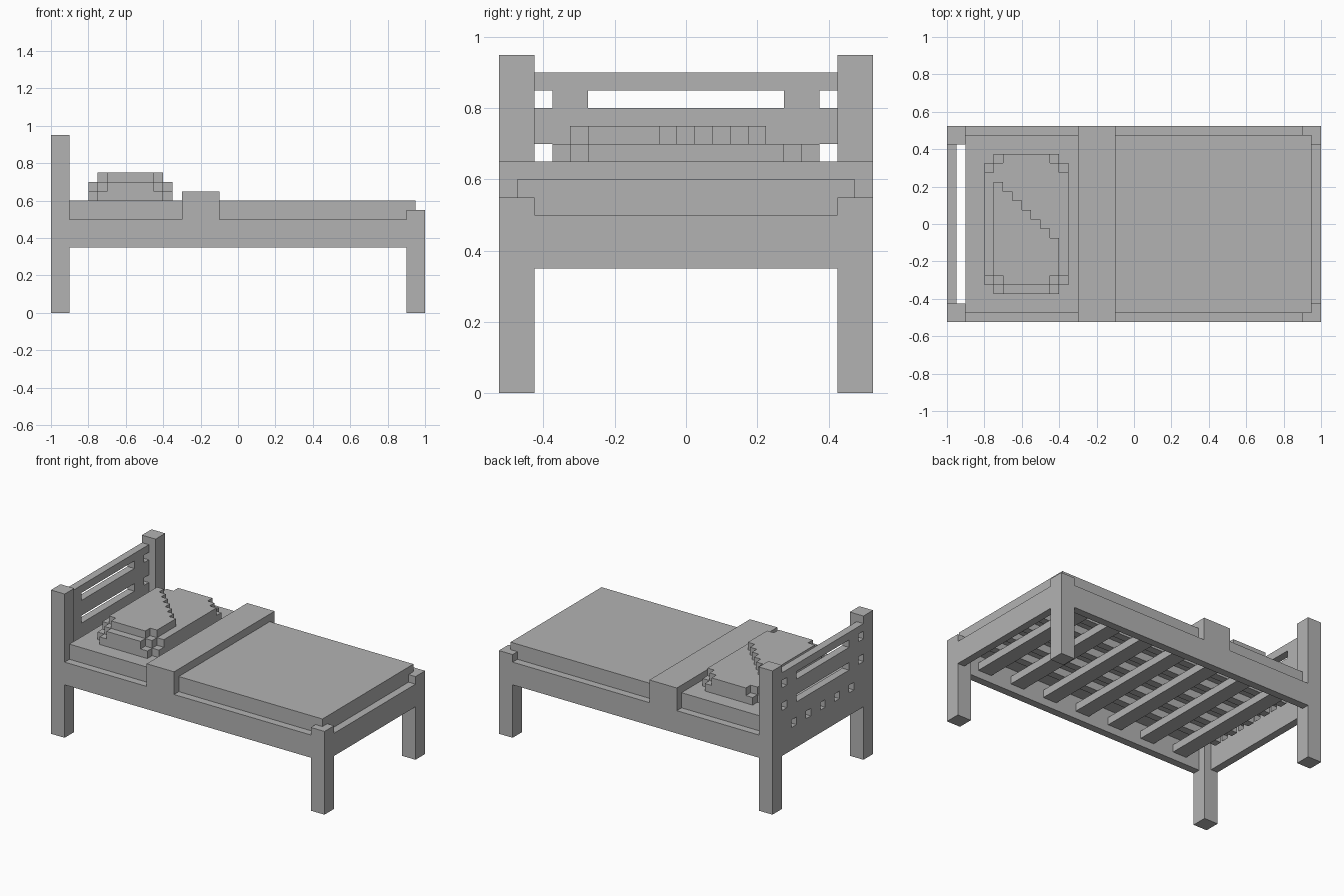
import bpy
import bmesh

cube = bpy.data.objects.get("Cube")
if cube:
    bpy.data.objects.remove(cube, do_unlink=True)

U = 0.05  # block size

grey = bpy.data.materials.new("plain_grey")
grey.use_nodes = True
colour = (0.45, 0.45, 0.45, 1)
grey.diffuse_color = colour
grey.node_tree.nodes["Principled BSDF"].inputs["Base Color"].default_value = colour


def build(name, boxes):
    """One object from boxes given as (x0, x1, y0, y1, z0, z1)."""
    bm = bmesh.new()
    for x0, x1, y0, y1, z0, z1 in boxes:
        for v in bmesh.ops.create_cube(bm, size=1)["verts"]:
            v.co.x = x1 if v.co.x > 0 else x0
            v.co.y = y1 if v.co.y > 0 else y0
            v.co.z = z1 if v.co.z > 0 else z0
    mesh = bpy.data.meshes.new(name)
    bm.to_mesh(mesh)
    bm.free()
    mesh.materials.append(grey)
    obj = bpy.data.objects.new(name, mesh)
    bpy.context.collection.objects.link(obj)
    return obj


def prism(name, outline, z0, z1):
    """Extrude a flat outline upwards."""
    bm = bmesh.new()
    face = bm.faces.new([bm.verts.new((x, y, z0)) for x, y in outline])
    top = bmesh.ops.extrude_face_region(bm, geom=[face])["geom"]
    for v in top:
        if isinstance(v, bmesh.types.BMVert):
            v.co.z = z1
    bmesh.ops.recalc_face_normals(bm, faces=bm.faces)
    mesh = bpy.data.meshes.new(name)
    bm.to_mesh(mesh)
    bm.free()
    mesh.materials.append(grey)
    bpy.context.collection.objects.link(bpy.data.objects.new(name, mesh))


# Posts and side rails, mirrored left to right
for side, s in (("left", 1), ("right", -1)):
    inner, mid, outer = 0.425 * s, 0.475 * s, 0.525 * s
    post = (min(inner, outer), max(inner, outer))
    rail = (min(mid, outer), max(mid, outer))
    build("head_post_" + side, [(-1, -0.9, *post, 0, 0.95)])
    build("foot_post_" + side, [(0.9, 1, *post, 0, 0.55)])
    build("side_rail_" + side, [(-0.9, 0.9, *rail, 0.35, 0.5)])

# Foot rail
build("foot_rail", [(0.95, 1, -0.425, 0.425, 0.35, 0.5)])

# Headboard: horizontal rails joined by short blocks
board = [(-1, -0.95, -0.425, 0.425, z0, z1)
         for z0, z1 in ((0.35, 0.5), (0.55, 0.65), (0.7, 0.8), (0.85, 0.9))]
for z in (0.65, 0.8):
    for y in (-0.375, 0.275):
        board.append((-1, -0.95, y, y + 0.1, z, z + U))
gaps = [-0.3, -0.15, 0, 0.15, 0.3]
ends = [-0.425] + [g + d for g in gaps for d in (-U / 2, U / 2)] + [0.425]
for y0, y1 in zip(ends[::2], ends[1::2]):
    board.append((-1, -0.95, y0, y1, 0.5, 0.55))
build("headboard", board)

# Lattice under the mattress
build("cross_slats", [(i * 0.25 - U, i * 0.25 + U, -0.475, 0.475, 0.4, 0.45)
                      for i in range(-3, 4)])
build("long_slats", [(-0.9, 0.95, y - U / 2, y + U / 2, 0.45, 0.5) for y in gaps])

# Mattress and folded blanket
build("mattress", [(-0.9, 0.95, -0.475, 0.475, 0.5, 0.6)])
build("blanket_fold", [(-0.3, -0.1, -0.525, 0.525, 0.5, 0.65)])


def stepped(x0, x1, y, n):
    """Rectangle outline with n-step corners, counter-clockwise."""
    cx, hx = (x0 + x1) / 2, (x1 - x0) / 2
    corner = [(hx, y - n * U)]
    for i in range(n):
        corner.append((hx - (i + 1) * U, y - (n - i) * U))
        corner.append((hx - (i + 1) * U, y - (n - i - 1) * U))
    out = list(corner)
    out += [(-a, b) for a, b in reversed(corner)]
    out += [(-a, -b) for a, b in corner]
    out += [(a, -b) for a, b in reversed(corner)]
    return [(cx + a, b) for a, b in out]


# Pillow: two stepped layers and a diagonal top layer
prism("pillow_base", stepped(-0.8, -0.35, 0.375, 1), 0.6, 0.65)
prism("pillow_middle", stepped(-0.8, -0.35, 0.375, 2), 0.65, 0.7)
top = [(-0.75, -0.275), (-0.7, -0.275), (-0.7, -0.325),
       (-0.45, -0.325), (-0.45, -0.275), (-0.4, -0.275)]
for i in range(6, -1, -1):
    y = 0.225 - i * U
    top += [(-0.7 + i * U, y), (-0.75 + i * U, y)]
prism("pillow_top", top, 0.7, 0.75)
